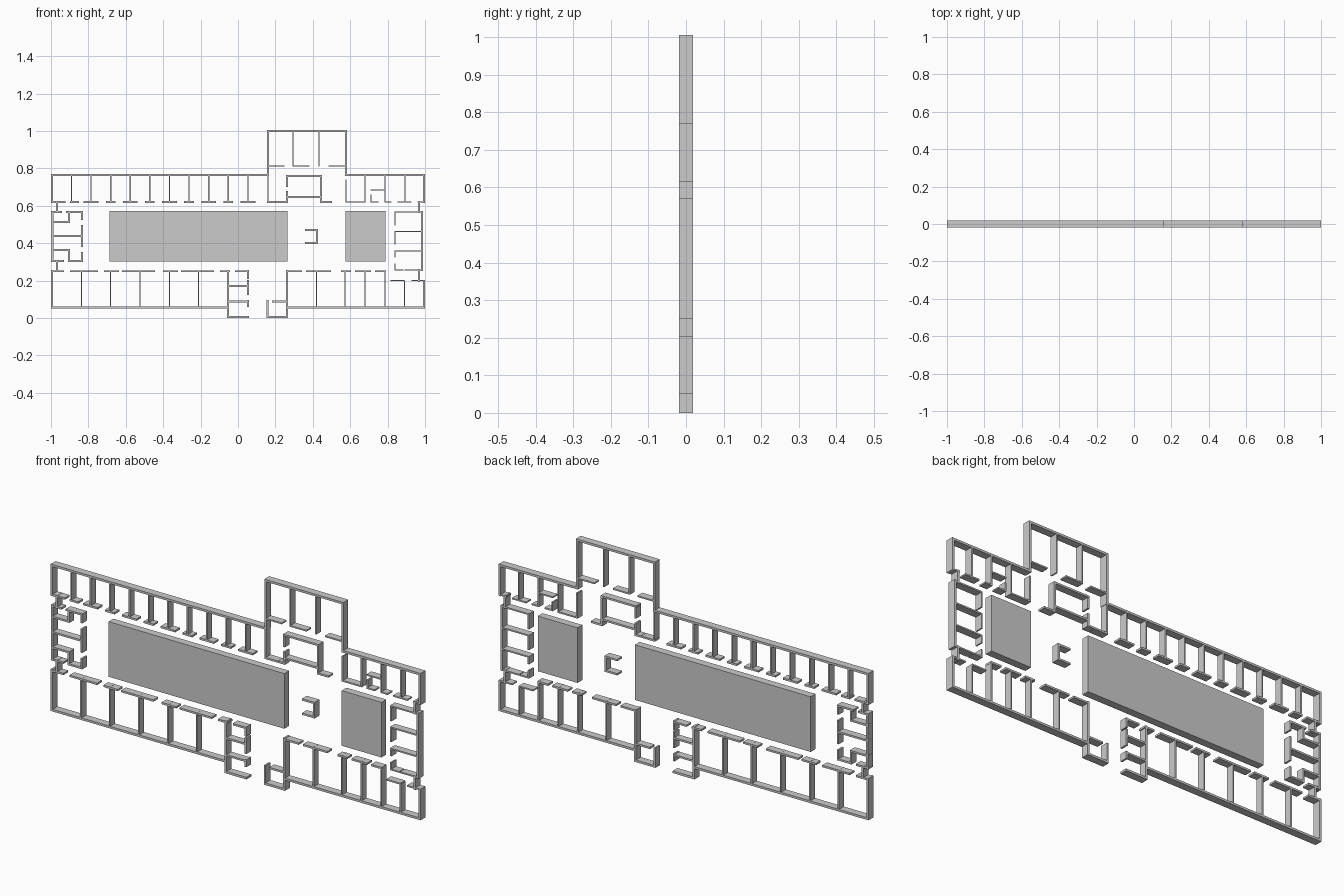
import bpy, bmesh
from mathutils import Matrix

# Floor plan drawn on a drafting grid: 187 grid units = 1, x centre 238, base line 318 (v runs downward)
SCALE, CX, BASE, DEPTH = 187.0, 238.0, 318.0, 0.037
THICK, MID, THIN = 2.0, 1.7, 1.3


def add_box(bm, u0, u1, v0, v1):
    centre = ((u0 + u1) / 2 - CX) / SCALE, 0, (BASE - (v0 + v1) / 2) / SCALE
    size = (abs(u1 - u0) / SCALE, DEPTH, abs(v1 - v0) / SCALE, 1)
    bmesh.ops.create_cube(bm, size=1, matrix=Matrix.Translation(centre) @ Matrix.Diagonal(size))


def finish(name, bm):
    mesh = bpy.data.meshes.new(name)
    bm.to_mesh(mesh)
    bm.free()
    bpy.context.collection.objects.link(bpy.data.objects.new(name, mesh))


def walls(name, t, across=(), upright=()):
    """across: (v, u0, u1, u0, u1...)   upright: (u, v0, v1, v0, v1...)"""
    bm, h = bmesh.new(), t / 2
    for v, *ends in across:
        for a, b in zip(ends[::2], ends[1::2]):
            add_box(bm, a - h, b + h, v - h, v + h)
    for u, *ends in upright:
        for a, b in zip(ends[::2], ends[1::2]):
            add_box(bm, u - h, u + h, a - h, b + h)
    finish(name, bm)


def slab(name, *rect):
    bm = bmesh.new()
    add_box(bm, *rect)
    finish(name, bm)


# Solid courtyard blocks
slab("large_courtyard", 109.5, 287.3, 211, 261.4)
slab("small_courtyard", 345.3, 385.5, 211, 261.4)

# Heavy outer shell
walls("outer_walls_upper", THICK,
      across=[(175, 52, 268, 346, 424), (131, 268, 346)],
      upright=[(52, 175, 202), (268, 131, 175), (346, 131, 175), (424, 175, 202)])
walls("outer_walls_lower", THICK,
      across=[(307.3, 52, 228, 287, 424), (317, 228, 248, 267.5, 287)],
      upright=[(52, 271, 307), (228, 271, 317), (287, 271, 317), (424, 281, 307)])
walls("wing_outer_walls", THICK,
      upright=[(52.3, 212, 261), (57, 202, 212, 261, 271),
               (422, 212, 270), (419, 202, 212, 270, 281)])

# Row of equal rooms along the top left, with door gaps in the corridor wall
posts = [71.5 + 19.6 * i for i in range(10)]
walls("upper_room_partitions", THIN, upright=[(u, 175, 202) for u in posts] + [(268, 175, 202)])
corridor = [202, 52, 64.5]
for i, u in enumerate(posts[1:]):
    half = 4 if i % 2 else 6.5
    corridor += [u - half, u + half]
walls("upper_corridor_wall", MID, across=[corridor, (202, 71, 78), (202, 268, 280)])

# Projecting block at the top
walls("top_block_partitions", THIN,
      across=[(166, 268, 284, 293, 309, 329, 346)],
      upright=[(293, 131, 166), (319, 131, 166)])
walls("inner_room", MID,
      across=[(176, 287, 321), (197, 287, 321), (202, 282, 287, 321, 331)],
      upright=[(287, 178, 186, 192, 202), (321, 176, 202)])

# Rooms at the top right
walls("upper_right_rooms", THIN,
      across=[(202, 346, 365, 371, 378, 385, 391, 398, 411, 418, 424), (190, 371, 385)],
      upright=[(346, 180, 202), (365, 175, 202), (371, 195, 202), (385, 175, 202), (405, 175, 202)])

# End wings
walls("left_wing_rooms", MID,
      across=[(212, 52, 61, 67, 82), (222, 52, 69), (236, 52, 82), (250, 52, 69),
              (261, 52, 63, 69, 82)],
      upright=[(82, 212, 219, 226, 246, 253, 261), (69, 212, 222), (69, 250, 261)])
walls("right_wing_rooms", THIN,
      across=[(212, 395, 422), (231.5, 395, 422), (251, 395, 422), (270, 395, 403, 405, 422),
              (280.5, 391, 404, 412, 424)],
      upright=[(395, 212, 225, 232, 244, 251, 257, 264, 270)])

# Rooms along the bottom
walls("lower_room_partitions", THIN,
      upright=[(u, 271, 307) for u in (81.5, 110.5, 140, 169.5, 198.5, 316.5, 345, 365, 385)]
      + [(404.5, 281, 307)])
walls("lower_corridor_wall", MID,
      across=[(271.3, 52, 63, 71, 97, 105, 118, 123, 154, 164, 177, 182, 213, 221, 229, 236, 248,
               287, 301, 307, 330, 342, 350, 356, 370, 376, 385)])

# Small rooms either side of the entrance, and the hall booth
walls("entrance_rooms", MID,
      across=[(286, 228, 248), (301.5, 228, 248), (301.5, 273, 287)],
      upright=[(248, 271, 278, 281, 294, 301, 306), (267.5, 301, 317)])
walls("hall_booth", MID,
      across=[(230, 306, 317), (243, 306, 317)], upright=[(317, 230, 243)])
